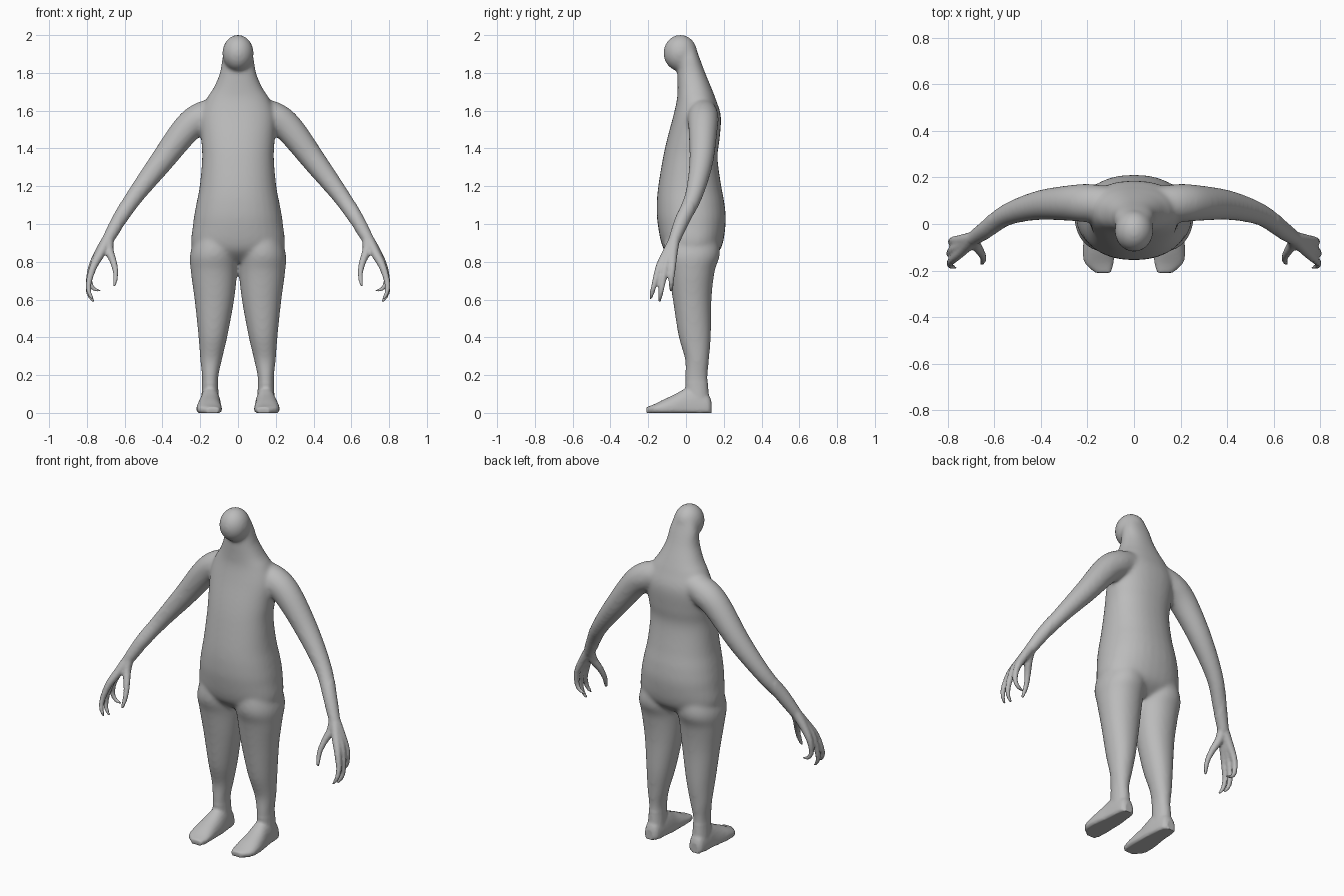
import bpy, bmesh, math
from mathutils import Vector, Matrix

if "Cube" in bpy.data.objects:
    bpy.data.objects.remove(bpy.data.objects["Cube"])

SIDES = 32
bm = bmesh.new()


def spline(rows, steps=6):
    """Catmull-Rom interpolation through rows of numbers."""
    out = []
    n = len(rows)
    for i in range(n - 1):
        p0, p1, p2, p3 = rows[max(i - 1, 0)], rows[i], rows[i + 1], rows[min(i + 2, n - 1)]
        for k in range(steps):
            t = k / steps
            out.append([0.5 * (2 * b + (c - a) * t + (2 * a - 5 * b + 4 * c - d) * t * t
                               + (3 * b - a - 3 * c + d) * t ** 3)
                        for a, b, c, d in zip(p0, p1, p2, p3)])
    out.append(list(rows[-1]))
    return out


def loft(rings):
    """Skin a closed tube through rings of points."""
    loops = [[bm.verts.new(p) for p in ring] for ring in rings]
    for a, b in zip(loops, loops[1:]):
        for i in range(len(a)):
            j = (i + 1) % len(a)
            bm.faces.new((a[i], a[j], b[j], b[i]))
    bm.faces.new(loops[0][::-1])
    bm.faces.new(loops[-1])


def oval(power=2.0):
    """Unit superellipse."""
    pts = []
    for i in range(SIDES):
        a = 2 * math.pi * i / SIDES
        c, s = math.cos(a), math.sin(a)
        pts.append((math.copysign(abs(c) ** (2 / power), c),
                    math.copysign(abs(s) ** (2 / power), s)))
    return pts


def column(rows, power, side=1):
    """Upright loft; rows are z, x min, x max, y front, y back."""
    loft([[(side * ((x0 + x1) / 2 + u * (x1 - x0) / 2), (y0 + y1) / 2 + v * (y1 - y0) / 2, z)
           for u, v in oval(power)] for z, x0, x1, y0, y1 in spline(rows)])


def limb(rows, side):
    """Round tube; rows are x, y, z, radius."""
    rows = spline(rows)
    pts = [Vector(r[:3]) for r in rows]
    rings = []
    for i, r in enumerate(rows):
        t = (pts[min(i + 1, len(pts) - 1)] - pts[max(i - 1, 0)]).normalized()
        a = t.cross(Vector((0, 1, 0))).normalized()
        b = t.cross(a)
        ring = [pts[i] + (a * u + b * v) * r[3] for u, v in oval()]
        rings.append([(side * p.x, p.y, p.z) for p in ring])
    loft(rings)


def foot(rows, side):
    """Flat-soled loft along y; rows are y, x min, x max, height."""
    rings = []
    for y, x0, x1, h in spline(rows):
        m = 0.02
        rings.append([(side * ((x0 + x1) / 2 + u * (x1 - x0) / 2), y,
                       m + v * (h - m) if v > 0 else m + max(-m, v * 0.035))
                      for u, v in oval(2.2)])
    loft(rings)


# Torso and neck
torso = [(.80, .12, -.05, .11), (.87, .24, -.12, .185), (1.0, .238, -.15, .21),
         (1.1, .222, -.155, .205), (1.2, .203, -.147, .187), (1.35, .19, -.122, .167),
         (1.45, .195, -.1, .178), (1.57, .2, -.068, .185), (1.66, .168, -.048, .158),
         (1.72, .13, -.045, .135), (1.8, .096, -.045, .102), (1.88, .083, -.04, .072),
         (1.95, .06, -.04, .045)]
column([(z, -w, w, f, b) for z, w, f, b in torso], 2.25)

# Head
bmesh.ops.create_uvsphere(bm, u_segments=32, v_segments=20, radius=1,
                          matrix=Matrix.Translation((0, -.03, 1.905))
                          @ Matrix.Diagonal((.083, .09, .097, 1)))

for s in (1, -1):
    # Legs
    column([(1.0, .01, .2, -.1, .15), (.85, 0, .252, -.12, .18), (.75, .004, .25, -.095, .152),
            (.6, .02, .23, -.07, .135), (.41, .055, .21, -.04, .132),
            (.28, .085, .2, -.005, .122), (.18, .105, .19, -.005, .115),
            (.06, .1, .195, 0, .125)], 2.1, s)
    # Feet
    foot([(.135, .125, .175, .06), (.115, .105, .192, .1), (.05, .095, .2, .14),
          (0, .09, .205, .13), (-.06, .088, .215, .098), (-.12, .085, .22, .07),
          (-.17, .088, .21, .045), (-.21, .1, .165, .03)], s)
    # Arms
    limb([(.1, .09, 1.6, .07), (.19, .09, 1.565, .082), (.275, .09, 1.5, .077),
          (.41, .08, 1.325, .063), (.545, .04, 1.148, .047), (.63, -.02, 1.02, .039),
          (.69, -.062, .915, .031)], s)
    # Fingers and thumb, each running from the wrist through the palm
    for rows in (
        [(.685, -.055, .93, .028), (.725, -.1, .85, .025), (.765, -.14, .775, .02),
         (.79, -.165, .69, .015), (.787, -.18, .635, .012), (.765, -.188, .6, .006)],
        [(.685, -.058, .93, .028), (.73, -.085, .85, .025), (.772, -.108, .775, .02),
         (.792, -.125, .68, .015), (.787, -.135, .625, .012), (.762, -.14, .587, .006)],
        [(.685, -.058, .93, .028), (.735, -.068, .85, .024), (.776, -.072, .77, .018),
         (.785, -.078, .7, .014), (.767, -.078, .66, .011), (.728, -.078, .645, .006)],
        [(.685, -.06, .93, .028), (.683, -.085, .865, .024), (.66, -.12, .8, .018),
         (.648, -.145, .745, .014), (.65, -.162, .7, .011), (.656, -.172, .668, .006)],
    ):
        limb(rows, s)

bmesh.ops.recalc_face_normals(bm, faces=bm.faces)
mesh = bpy.data.meshes.new("body")
bm.to_mesh(mesh)
bm.free()
body = bpy.data.objects.new("body", mesh)
bpy.context.collection.objects.link(body)
bpy.context.view_layer.objects.active = body
body.select_set(True)

# Fuse the parts into one skin
remesh = body.modifiers.new("fuse", 'REMESH')
remesh.mode = 'VOXEL'
remesh.voxel_size = 0.009
bpy.ops.object.modifier_apply(modifier=remesh.name)

# Soften the joints, leaving hands and feet crisp
group = body.vertex_groups.new(name="soft")
group.add([v.index for v in body.data.vertices if abs(v.co.x) < .62 and v.co.z > .16], 1, 'REPLACE')
soft = body.modifiers.new("soften", 'SMOOTH')
soft.factor = 0.5
soft.iterations = 20
soft.vertex_group = group.name
bpy.ops.object.modifier_apply(modifier=soft.name)
bpy.ops.object.shade_smooth()

# Skin colour
grey = bpy.data.materials.new("plain grey")
grey.diffuse_color = (.5, .5, .5, 1)
grey.use_nodes = True
grey.node_tree.nodes["Principled BSDF"].inputs["Base Color"].default_value = grey.diffuse_color
body.data.materials.clear()
body.data.materials.append(grey)
